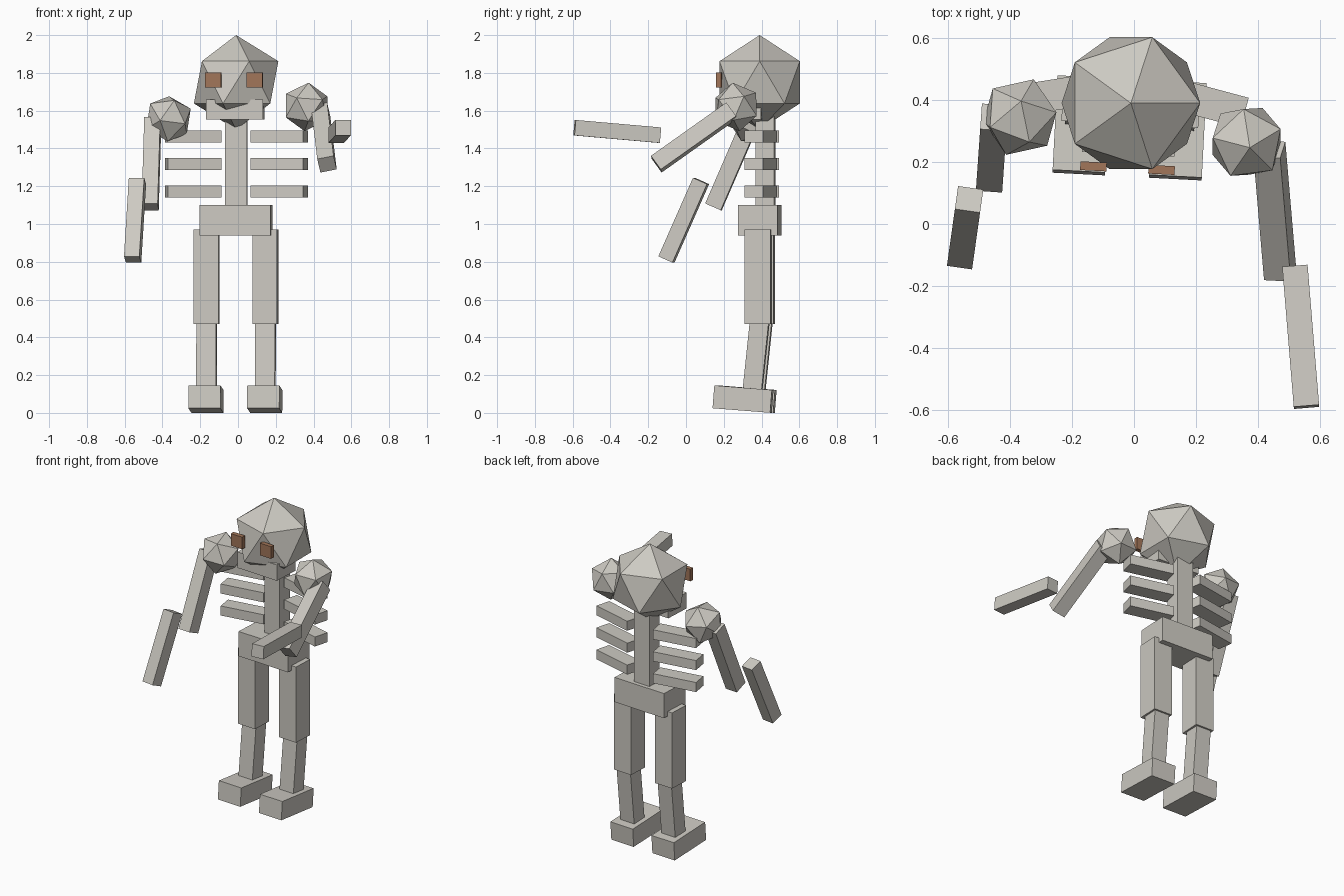
import bpy
import bmesh
from math import radians
from mathutils import Matrix, Vector, Euler

default = bpy.data.objects.get("Cube")
if default:
    bpy.data.objects.remove(default, do_unlink=True)


def make_material(name, rgb):
    mat = bpy.data.materials.new(name)
    mat.use_nodes = True
    color = (*rgb, 1.0)
    mat.diffuse_color = color
    mat.node_tree.nodes["Principled BSDF"].inputs["Base Color"].default_value = color
    return mat


BONE = make_material("bone grey", (0.61, 0.59, 0.54))
EYE = make_material("eye brown", (0.36, 0.18, 0.10))


def add_part(name, bm, center, turn, mat):
    mesh = bpy.data.meshes.new(name)
    bm.to_mesh(mesh)
    bm.free()
    mesh.materials.append(mat)
    obj = bpy.data.objects.new(name, mesh)
    obj.location = center
    obj.rotation_euler = [radians(a) for a in turn]
    bpy.context.collection.objects.link(obj)
    return obj


def box(name, center, size, turn=(0, 0, 0), mat=BONE):
    bm = bmesh.new()
    bmesh.ops.create_cube(bm, size=1, matrix=Matrix.Diagonal((*size, 1)))
    return add_part(name, bm, center, turn, mat)


def ball(name, center, radius, turn=(0, 0, 0)):
    bm = bmesh.new()
    bmesh.ops.create_icosphere(bm, subdivisions=1, radius=radius)
    return add_part(name, bm, center, turn, BONE)


# The trunk and legs share a slight turn about this vertical axis
YAW = -3
AXIS = Vector((-0.01, 0.39, 0))


def body_point(x, y, z):
    return AXIS + Euler((0, 0, radians(YAW))).to_matrix() @ Vector((x, y, z))


# Head, jaw and eyes
ball("head", (-0.01, 0.39, 1.75), 0.25)
box("jaw", body_point(0, -0.075, 1.607), (0.30, 0.18, 0.105), (0, 0, YAW))

# Trunk
box("spine", body_point(0, 0.03, 1.34), (0.115, 0.1, 0.52), (0, 0, YAW))
box("pelvis", body_point(0, 0, 1.02), (0.375, 0.21, 0.163), (0, 0, YAW))

for side, s in (("left", 1), ("right", -1)):
    box(side + "_eye", body_point(s * 0.11, -0.21, 1.762), (0.085, 0.028, 0.08),
        (0, 0, YAW), EYE)
    # Ribs sweep forward toward their outer ends
    for i in range(3):
        box(f"{side}_rib_{i + 1}", body_point(s * 0.228, 0.018, 1.173 + i * 0.145),
            (0.287, 0.1, 0.063), (0, 0, YAW - s * 12))
    # Legs with the shin and foot tipped back a little
    box(side + "_thigh", body_point(s * 0.156, 0, 0.72), (0.13, 0.138, 0.5), (0, 0, YAW))
    box(side + "_shin", body_point(s * 0.156, -0.006, 0.345), (0.105, 0.1, 0.47),
        (-6, 0, YAW))
    box(side + "_foot", body_point(s * 0.156, -0.08, 0.073), (0.17, 0.306, 0.121),
        (-4.5, 0, YAW))

# Left arm, raised forward
LEFT_TURN = (-54, -11, -3)
ball("left_shoulder", (0.363, 0.265, 1.62), 0.13, LEFT_TURN)
box("left_upper_arm", (0.454, 0.042, 1.458), (0.088, 0.09, 0.49), LEFT_TURN)
box("left_forearm", (0.538, -0.364, 1.49), (0.082, 0.082, 0.455), (-95, 0, 4.7))

# Right arm, hanging forward
RIGHT_TURN = (-23.5, 0, -4)
ball("right_shoulder", (-0.368, 0.345, 1.557), 0.13, RIGHT_TURN)
box("right_upper_arm", (-0.458, 0.245, 1.32), (0.085, 0.09, 0.5), RIGHT_TURN)
box("right_forearm", (-0.545, -0.012, 1.02), (0.082, 0.082, 0.455), (-24, 0, -8))
